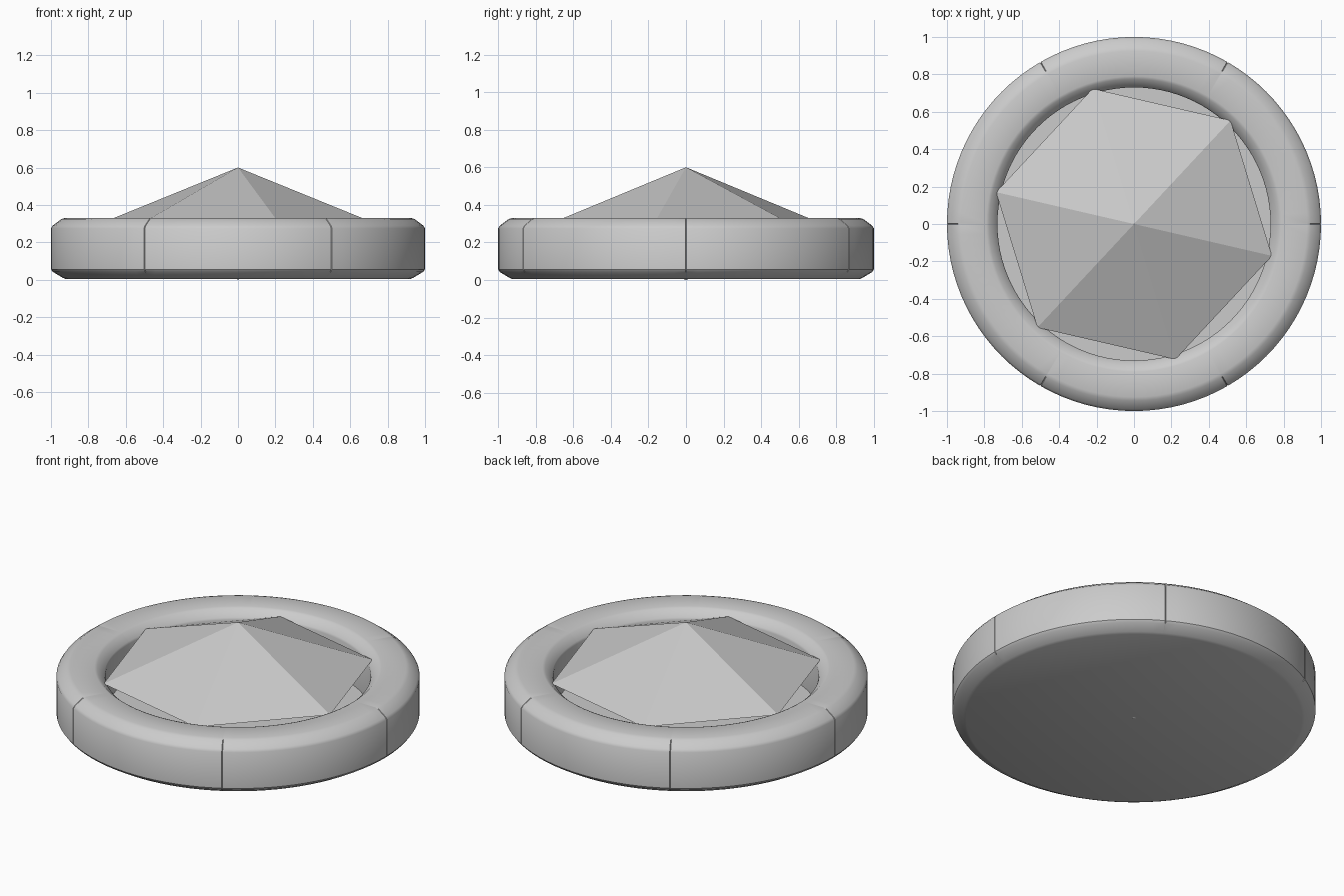
import bpy, bmesh, math

if "Cube" in bpy.data.objects:
    bpy.data.objects.remove(bpy.data.objects["Cube"])

grey = bpy.data.materials.new("light_grey")
grey.diffuse_color = (0.6, 0.6, 0.6, 1)
grey.use_nodes = True
grey.node_tree.nodes["Principled BSDF"].inputs["Base Color"].default_value = grey.diffuse_color


def make_object(name, bm):
    bmesh.ops.recalc_face_normals(bm, faces=bm.faces)
    mesh = bpy.data.meshes.new(name)
    bm.to_mesh(mesh)
    bm.free()
    mesh.materials.append(grey)
    obj = bpy.data.objects.new(name, mesh)
    bpy.context.collection.objects.link(obj)
    return obj


# Round setting: chamfered rim with a recess, as (radius, height, has_seam)
profile = [
    (0.925, 0.005, 0), (0.94, 0.012, 0), (0.99, 0.042, 0), (1.0, 0.056, 1),
    (1.0, 0.275, 1), (0.99, 0.29, 1), (0.945, 0.324, 1), (0.925, 0.33, 0),
    (0.79, 0.33, 0), (0.775, 0.324, 0), (0.735, 0.287, 0), (0.73, 0.275, 0),
    (0.73, 0.05, 0),
]

# Six sectors, each starting with a hairline seam
angles = []
for sector in range(6):
    start = sector * 60
    angles += [(start - 0.15, 0), (start, 0.006), (start + 0.15, 0)]
    angles += [(start + step * 60 / 16, 0) for step in range(1, 16)]

bm = bmesh.new()
rings = []
for radius, height, seam in profile:
    ring = []
    for angle, depth in angles:
        a = math.radians(angle)
        r = radius - depth * seam
        ring.append(bm.verts.new((r * math.cos(a), r * math.sin(a), height)))
    rings.append(ring)
count = len(angles)
for low, high in zip(rings, rings[1:]):
    for i in range(count):
        j = (i + 1) % count
        bm.faces.new((low[i], low[j], high[j], high[i]))
bm.faces.new(rings[0])    # underside
bm.faces.new(rings[-1])   # recess floor
setting = make_object("round_setting", bm)
bpy.context.view_layer.objects.active = setting
setting.select_set(True)
bpy.ops.object.shade_smooth_by_angle(angle=math.radians(35))

# Six-sided gem: two pyramids joined at the girdle
bm = bmesh.new()
girdle = []
for k in range(6):
    a = math.radians(47 + 60 * k)
    girdle.append(bm.verts.new((0.757 * math.cos(a), 0.757 * math.sin(a), 0.3)))
for tip_height in (0.6, 0.0):
    tip = bm.verts.new((0, 0, tip_height))
    for k in range(6):
        bm.faces.new((girdle[k], girdle[(k + 1) % 6], tip))
make_object("hexagonal_gem", bm)
